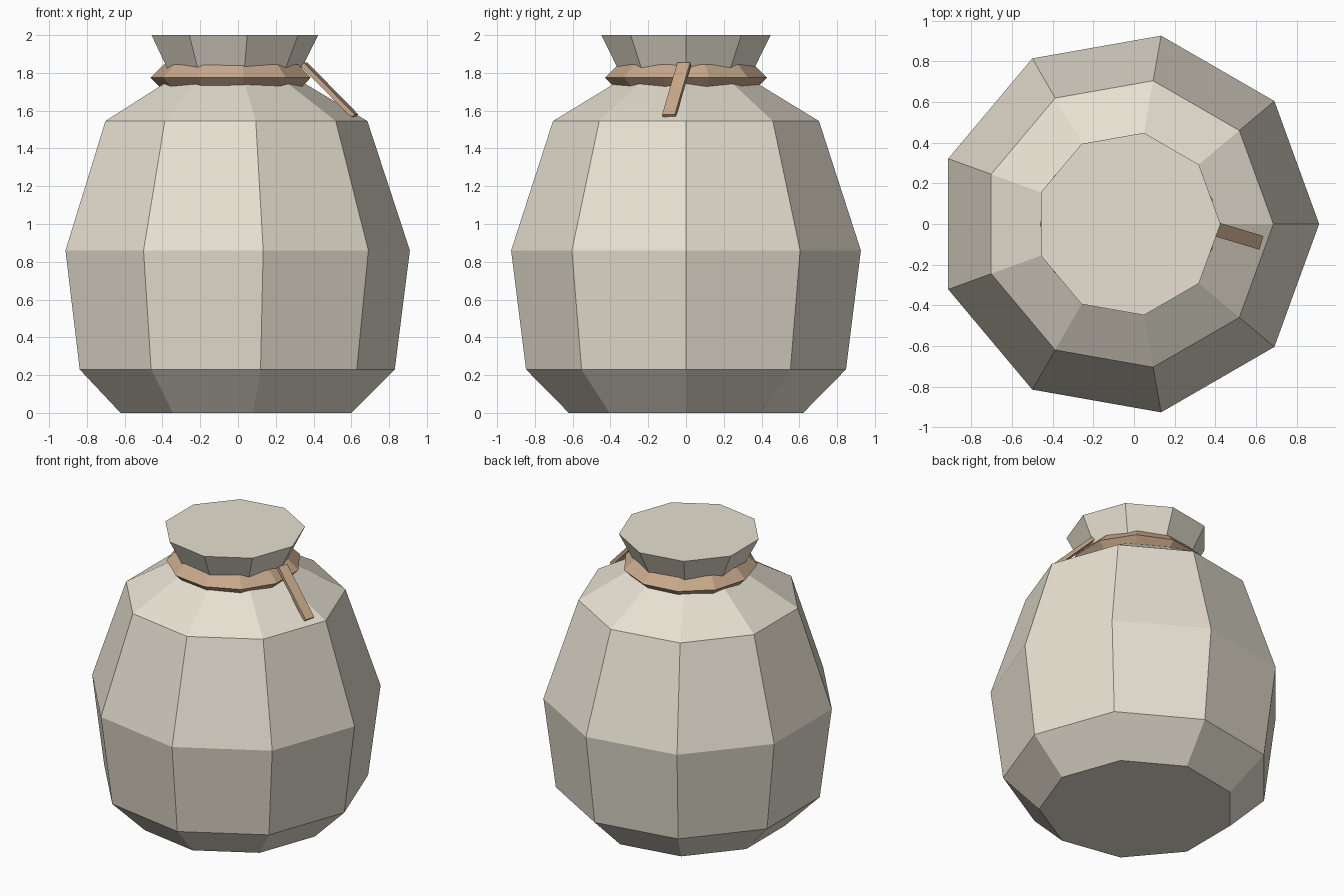
import bpy, bmesh
from math import cos, sin, pi
from mathutils import Vector, Matrix

if "Cube" in bpy.data.objects:
    bpy.data.objects.remove(bpy.data.objects["Cube"])

CX = -0.03  # axis of the round parts


def material(name, rgb):
    m = bpy.data.materials.new(name)
    m.diffuse_color = (*rgb, 1)
    m.use_nodes = True
    m.node_tree.nodes["Principled BSDF"].inputs["Base Color"].default_value = m.diffuse_color
    return m


def finish(bm, name, mat):
    bmesh.ops.recalc_face_normals(bm, faces=bm.faces)
    me = bpy.data.meshes.new(name)
    bm.to_mesh(me)
    bm.free()
    ob = bpy.data.objects.new(name, me)
    bpy.context.collection.objects.link(ob)
    me.materials.append(mat)
    return ob


def lathe(name, profile, sides, mat, start=0.0, closed=False):
    """Spin (radius, z) points; closed profiles make a ring, open ones get caps."""
    bm = bmesh.new()
    rings = []
    for r, z in profile:
        angles = [start + 2 * pi * i / sides for i in range(sides)]
        rings.append([bm.verts.new((CX + r * cos(a), r * sin(a), z)) for a in angles])
    pairs = list(zip(rings, rings[1:]))
    if closed:
        pairs.append((rings[-1], rings[0]))
    else:
        bm.faces.new(rings[0])
        bm.faces.new(rings[-1])
    for lo, hi in pairs:
        for i in range(sides):
            j = (i + 1) % sides
            bm.faces.new((lo[i], lo[j], hi[j], hi[i]))
    return finish(bm, name, mat)


def bar(name, a, b, width, thick, mat):
    """Flat strip from a to b with its width kept level."""
    a, b = Vector(a), Vector(b)
    along = (b - a).normalized()
    side = along.cross(Vector((0, 0, 1))).normalized()
    up = side.cross(along)
    rot = Matrix((along, side, up)).transposed().to_4x4()
    size = Matrix.Diagonal(((b - a).length, width, thick, 1))
    bm = bmesh.new()
    bmesh.ops.create_cube(bm, size=1, matrix=Matrix.Translation((a + b) / 2) @ rot @ size)
    return finish(bm, name, mat)


cloth = material("cloth", (0.80, 0.75, 0.64))
cord = material("cord", (0.58, 0.40, 0.26))

# Nine-sided sack with pinched neck and flared mouth
lathe("sack", [(0.63, 0), (0.86, 0.23), (0.94, 0.86), (0.715, 1.545),
               (0.34, 1.77), (0.455, 2.0)], 9, cloth)

# Tie around the neck, diamond in section
lathe("neck_tie", [(0.433, 1.775), (0.363, 1.845), (0.293, 1.775), (0.363, 1.705)],
      11, cord, start=pi, closed=True)

# Loose end of the tie lying over the shoulder
bar("tie_end", (0.35, -0.01, 1.845), (0.618, -0.09, 1.572), 0.07, 0.025, cord)
